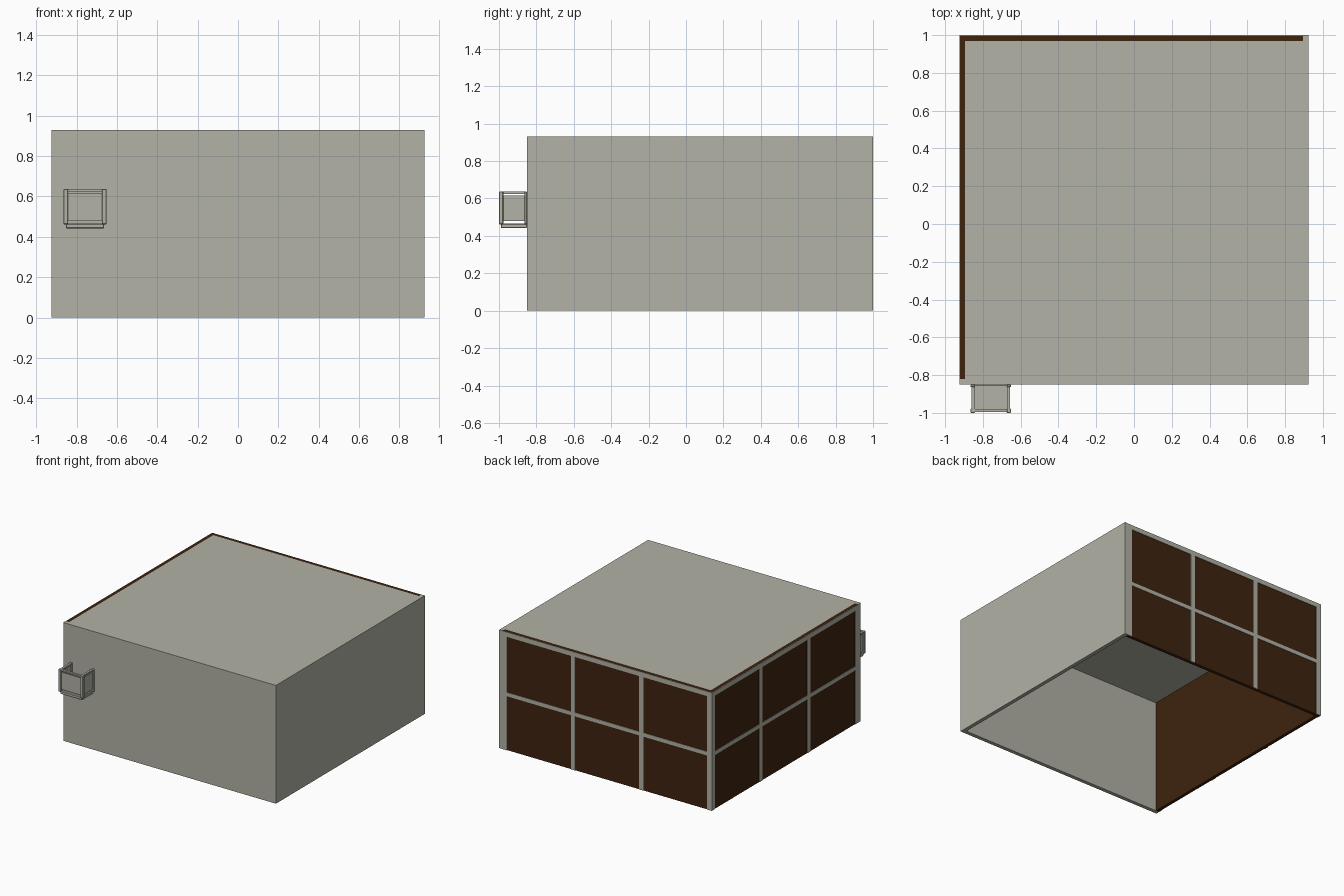
import bpy, bmesh

if "Cube" in bpy.data.objects:
    bpy.data.objects.remove(bpy.data.objects["Cube"])


def material(name, rgb):
    m = bpy.data.materials.new(name)
    m.diffuse_color = (*rgb, 1)
    m.use_nodes = True
    m.node_tree.nodes["Principled BSDF"].inputs["Base Color"].default_value = m.diffuse_color
    return m


GREY = material("warm grey", (0.445, 0.445, 0.38))
BROWN = material("dark brown", (0.048, 0.0165, 0.0045))


def boxes(name, parts, mat, bevel=0):
    """One object from a list of boxes, each given as (x0, x1, y0, y1, z0, z1)."""
    bm = bmesh.new()
    for x0, x1, y0, y1, z0, z1 in parts:
        verts = bmesh.ops.create_cube(bm, size=1)["verts"]
        for v in verts:
            v.co.x = x0 if v.co.x < 0 else x1
            v.co.y = y0 if v.co.y < 0 else y1
            v.co.z = z0 if v.co.z < 0 else z1
    mesh = bpy.data.meshes.new(name)
    bm.to_mesh(mesh)
    bm.free()
    mesh.materials.append(mat)
    ob = bpy.data.objects.new(name, mesh)
    bpy.context.collection.objects.link(ob)
    if bevel:
        mod = ob.modifiers.new("bevel", "BEVEL")
        mod.width = bevel
        mod.segments = 1
    return ob


# main room: walls of thickness T, open underneath
X, Y0, Y1, H, T = 0.925, -0.85, 1.0, 0.93, 0.03
P = 0.004   # frame plate thickness
B = 0.038   # frame bar width

boxes("front_wall", [(-X, X, Y0, Y0 + T, 0, H)], GREY)
boxes("right_wall", [(X - T, X, Y0 + T, Y1, 0, H)], GREY)
boxes("roof", [(-X + T, X - T, Y0 + T, Y1 - T, H - T, H)], GREY)

# dark walls on the left and back
boxes("left_wall", [(-X + P, -X + T, Y0 + T, Y1 - P, 0, H)], BROWN)
boxes("back_wall", [(-X + T, X - T, Y1 - T, Y1 - P, 0, H)], BROWN)


# window grid: four uprights, a middle rail and a top rail
def grid(start, end):
    span = end - start
    cells = []
    for i in range(4):
        a = start + (span - B) * i / 3
        cells.append((a, a + B, 0, H - B))
    for i in range(3):
        a = start + (span - B) * i / 3 + B
        cells.append((a, a + (span - B) / 3 - B, 0.425, 0.425 + B * 0.8))
    cells.append((start, end, H - B, H - 0.001))
    return cells


boxes("left_window_frame",
      [(-X, -X + P, a, b, c, d) for a, b, c, d in grid(Y0 + T, Y1)], GREY)
boxes("back_window_frame",
      [(a, b, Y1 - P, Y1, c, d) for a, b, c, d in grid(-X + P, X - T)], GREY)

# small balcony on the front wall
CX, HW = -0.758, 0.107
FRONT, BACK = -1.0, Y0
boxes("balcony_floor", [(CX - 0.095, CX + 0.095, -0.99, BACK, 0.441, 0.466)],
      GREY, 0.004)

posts, side_rails, side_panels = [], [], []
for s in (-1, 1):
    def side(a, b):
        return tuple(sorted((CX + s * a, CX + s * b)))
    for y0, y1 in ((FRONT, FRONT + 0.023), (BACK - 0.014, BACK)):
        posts.append((*side(HW - 0.023, HW), y0, y1, 0.462, 0.637))
    side_rails.append((*side(HW - 0.022, HW - 0.005),
                       FRONT + 0.02, BACK - 0.01, 0.625, 0.636))
    side_panels.append((*side(HW - 0.018, HW - 0.009),
                        FRONT + 0.02, BACK - 0.01, 0.48, 0.616))

boxes("balcony_posts", posts, GREY, 0.003)
boxes("balcony_rails", side_rails + [(CX - HW + 0.02, CX + HW - 0.02,
      FRONT + 0.004, FRONT + 0.021, 0.625, 0.636)], GREY)
boxes("balcony_panels", side_panels + [(CX - HW + 0.02, CX + HW - 0.02,
      FRONT + 0.008, FRONT + 0.017, 0.48, 0.616)], GREY)
